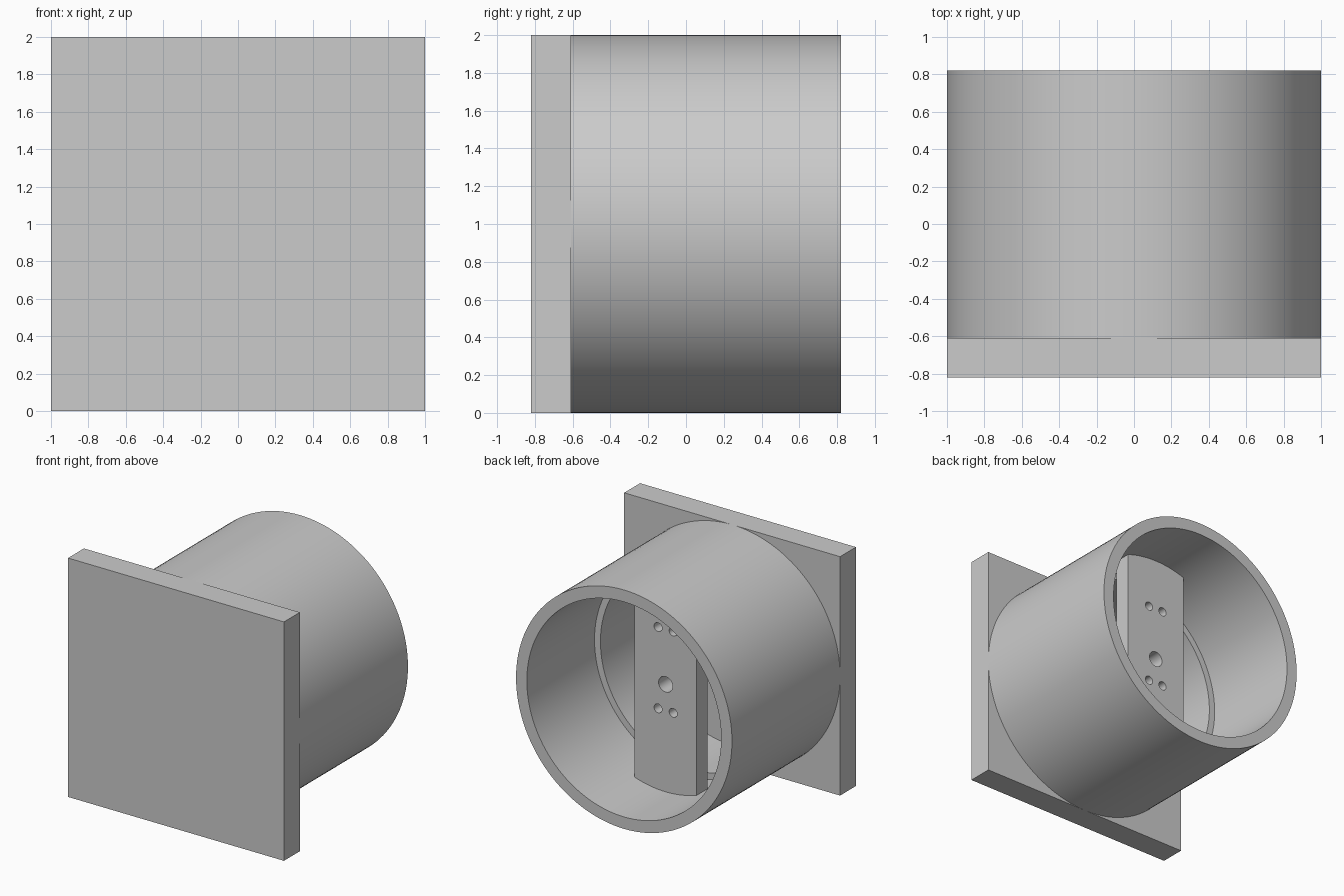
import bpy
import bmesh
import math
from mathutils import Matrix, Vector

cube = bpy.data.objects.get("Cube")
if cube:
    bpy.data.objects.remove(cube)

# One plain grey for every part
grey = bpy.data.materials.new("plain_grey")
grey.use_nodes = True
colour = (0.6, 0.6, 0.6, 1)
grey.diffuse_color = colour
grey.node_tree.nodes["Principled BSDF"].inputs["Base Color"].default_value = colour

MID_Z = 1.0
PLATE_BACK = -0.61
SEAT = -0.075
RIM = 0.82
BORE = 0.9
BAR_FRONT, BAR_BACK = 0.125, 0.27


def finish(bm, name):
    bmesh.ops.recalc_face_normals(bm, faces=bm.faces)
    mesh = bpy.data.meshes.new(name)
    bm.to_mesh(mesh)
    bm.free()
    obj = bpy.data.objects.new(name, mesh)
    bpy.context.collection.objects.link(obj)
    mesh.materials.append(grey)
    return obj


def smooth(obj):
    bpy.ops.object.select_all(action="DESELECT")
    obj.select_set(True)
    bpy.context.view_layer.objects.active = obj
    bpy.ops.object.shade_smooth_by_angle(angle=math.radians(30))


def cylinder_y(bm, radius, y0, y1, x=0, z=MID_Z, sides=32):
    place = Matrix.Translation((x, (y0 + y1) / 2, z)) @ Matrix.Rotation(math.pi / 2, 4, "X")
    bmesh.ops.create_cone(bm, cap_ends=True, segments=sides, radius1=radius,
                          radius2=radius, depth=y1 - y0, matrix=place)


# Square front plate
bm = bmesh.new()
bmesh.ops.create_cube(bm, size=1, matrix=Matrix.Translation((0, -0.715, MID_Z))
                      @ Matrix.Diagonal((2, 0.21, 2, 1)))
finish(bm, "front_plate")

# Round housing with a stepped bore, spun from its wall section
bm = bmesh.new()
section = [(1, PLATE_BACK), (1, RIM), (BORE, RIM), (BORE, SEAT),
           (0.845, SEAT), (0.845, PLATE_BACK)]
ring = [bm.verts.new((r, y, MID_Z)) for r, y in section]
edges = [bm.edges.new((a, b)) for a, b in zip(ring, ring[1:])]
bmesh.ops.spin(bm, geom=ring + edges, cent=Vector((0, 0, MID_Z)), axis=(0, 1, 0),
               angle=math.tau, steps=128, use_merge=True)
bmesh.ops.remove_doubles(bm, verts=bm.verts, dist=0.0001)
smooth(finish(bm, "round_housing"))

# Upright bar with rounded ends that meet the bore
bm = bmesh.new()
half = 0.288
sweep = math.asin(half / BORE)
steps = 16
outline = []
for side in (1, -1):
    for i in range(steps + 1):
        a = side * sweep * (1 - 2 * i / steps)
        outline.append((BORE * math.sin(a), MID_Z + side * BORE * math.cos(a)))
# Ends run right to left on top, then left to right below
outline[steps + 1:] = sorted(outline[steps + 1:])
face = bm.faces.new([bm.verts.new((x, BAR_FRONT, z)) for x, z in outline])
pushed = bmesh.ops.extrude_face_region(bm, geom=[face])
bmesh.ops.translate(bm, vec=(0, BAR_BACK - BAR_FRONT, 0),
                    verts=[v for v in pushed["geom"] if isinstance(v, bmesh.types.BMVert)])
bar = finish(bm, "cross_bar")

# Shaft hole and four screw holes through the bar
bm = bmesh.new()
holes = [(0, 1.0, 0.065)] + [(x, z, 0.037) for x in (-0.07, 0.07) for z in (0.78, 1.46)]
for x, z, radius in holes:
    cylinder_y(bm, radius, BAR_FRONT - 0.1, BAR_BACK + 0.1, x, z)
cutter = finish(bm, "hole_cutter")
cutter.hide_render = True
cutter.hide_set(True)
cut = bar.modifiers.new("holes", "BOOLEAN")
cut.object = cutter
cut.solver = "EXACT"
bpy.context.view_layer.objects.active = bar
bpy.ops.object.modifier_apply(modifier=cut.name)
bpy.data.objects.remove(cutter)
smooth(bar)
